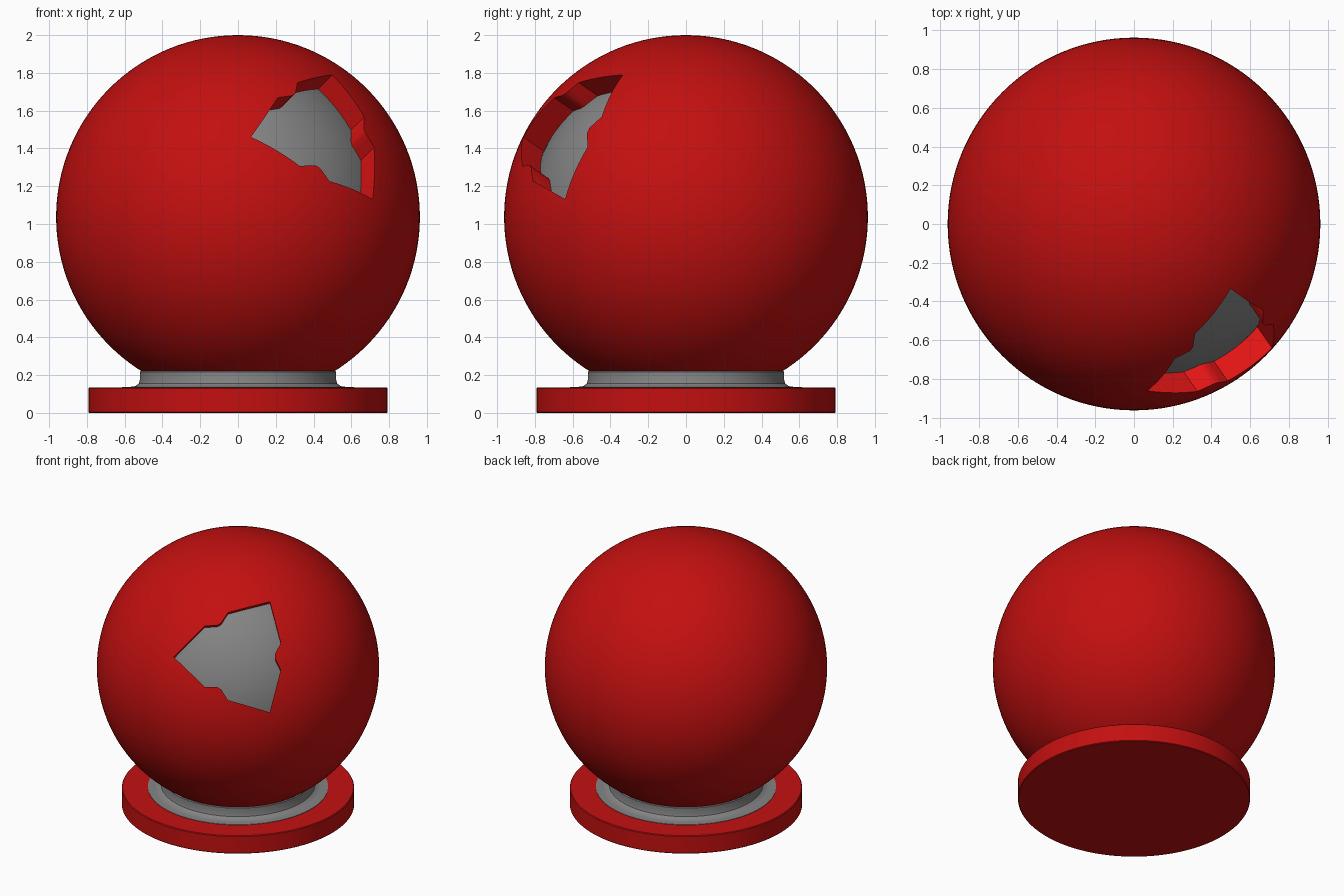
import bpy, bmesh
from math import cos, sin, radians
from mathutils import Matrix, Vector

if "Cube" in bpy.data.objects:
    bpy.data.objects.remove(bpy.data.objects["Cube"])

CENTER = Vector((0, 0, 1.037))
RADIUS = 0.963


def material(name, color):
    mat = bpy.data.materials.new(name)
    mat.use_nodes = True
    mat.diffuse_color = (*color, 1)
    for node in mat.node_tree.nodes:
        if node.type == 'BSDF_PRINCIPLED':
            node.inputs["Base Color"].default_value = (*color, 1)
    return mat


RED = material("deep red", (0.55, 0.005, 0.005))
BRIGHT = material("bright red", (0.75, 0.007, 0.007))
GREY = material("mid grey", (0.23, 0.23, 0.23))


def finish(name, bm, *mats):
    bmesh.ops.recalc_face_normals(bm, faces=bm.faces)
    mesh = bpy.data.meshes.new(name)
    bm.to_mesh(mesh)
    bm.free()
    obj = bpy.data.objects.new(name, mesh)
    bpy.context.collection.objects.link(obj)
    for mat in mats:
        mesh.materials.append(mat)
    return obj


def activate(obj):
    bpy.ops.object.select_all(action='DESELECT')
    obj.select_set(True)
    bpy.context.view_layer.objects.active = obj


def smooth(obj):
    activate(obj)
    bpy.ops.object.shade_smooth_by_angle(angle=radians(35))


def ball(name, radius, *mats):
    bm = bmesh.new()
    bmesh.ops.create_uvsphere(bm, u_segments=128, v_segments=64, radius=radius,
                              matrix=Matrix.Translation(CENTER))
    return finish(name, bm, *mats)


def lathe(name, profile, mat):
    bm = bmesh.new()
    verts = [bm.verts.new((r, 0, z)) for r, z in profile]
    edges = [bm.edges.new(pair) for pair in zip(verts, verts[1:])]
    bmesh.ops.spin(bm, geom=verts + edges, cent=(0, 0, 0), axis=(0, 0, 1),
                   angle=radians(360), steps=128)
    bmesh.ops.remove_doubles(bm, verts=bm.verts, dist=0.0001)
    smooth(finish(name, bm, mat))


# Base disc and flared neck
lathe("base_disc", [(0, 0), (0.787, 0), (0.792, 0.005), (0.792, 0.13),
                    (0.787, 0.135), (0, 0.135)], RED)
lathe("neck", [(0, 0.222), (0.515, 0.222), (0.52, 0.217), (0.52, 0.175),
               (0.525, 0.156), (0.542, 0.142), (0.57, 0.138),
               (0.615, 0.138), (0.615, 0.12), (0, 0.12)], GREY)

# Inner core seen through the window
smooth(ball("inner_core", 0.83, GREY))

# Three-cornered window cutter with a notch in each side
aim = Vector((0.498, -0.714, 0.494)).normalized()
side = Vector((0.82, 0.572, 0)).normalized()
rise = aim.cross(side)


def direction(degrees):
    return side * cos(radians(degrees)) + rise * sin(radians(degrees))


outline = []
for corner in (180, 300, 420):
    outline.append(direction(corner) * 0.437)
    out, along = direction(corner + 60), direction(corner + 150)
    for shift, reach in ((-0.092, 0.293), (-0.014, 0.253), (0.014, 0.253), (0.092, 0.293)):
        outline.append(out * reach + along * shift)

bm = bmesh.new()
floor = bm.faces.new([bm.verts.new(CENTER + aim * 0.5 + p) for p in outline])
grown = bmesh.ops.extrude_face_region(bm, geom=[floor], use_keep_orig=True)
bmesh.ops.translate(bm, vec=aim * 0.7,
                    verts=[v for v in grown["geom"] if isinstance(v, bmesh.types.BMVert)])
cutter = finish("window_cutter", bm)
cutter.hide_render = True

# Outer shell with the window cut out
shell = ball("outer_shell", RADIUS, RED, BRIGHT)
cut = shell.modifiers.new("window", 'BOOLEAN')
cut.operation = 'DIFFERENCE'
cut.solver = 'EXACT'
cut.object = cutter
activate(shell)
bpy.ops.object.modifier_apply(modifier=cut.name)
bpy.data.objects.remove(cutter)

# Window walls take the brighter red
for face in shell.data.polygons:
    radial = (face.center - CENTER).normalized()
    face.material_index = 1 if face.normal.dot(radial) < 0.7 else 0
smooth(shell)
